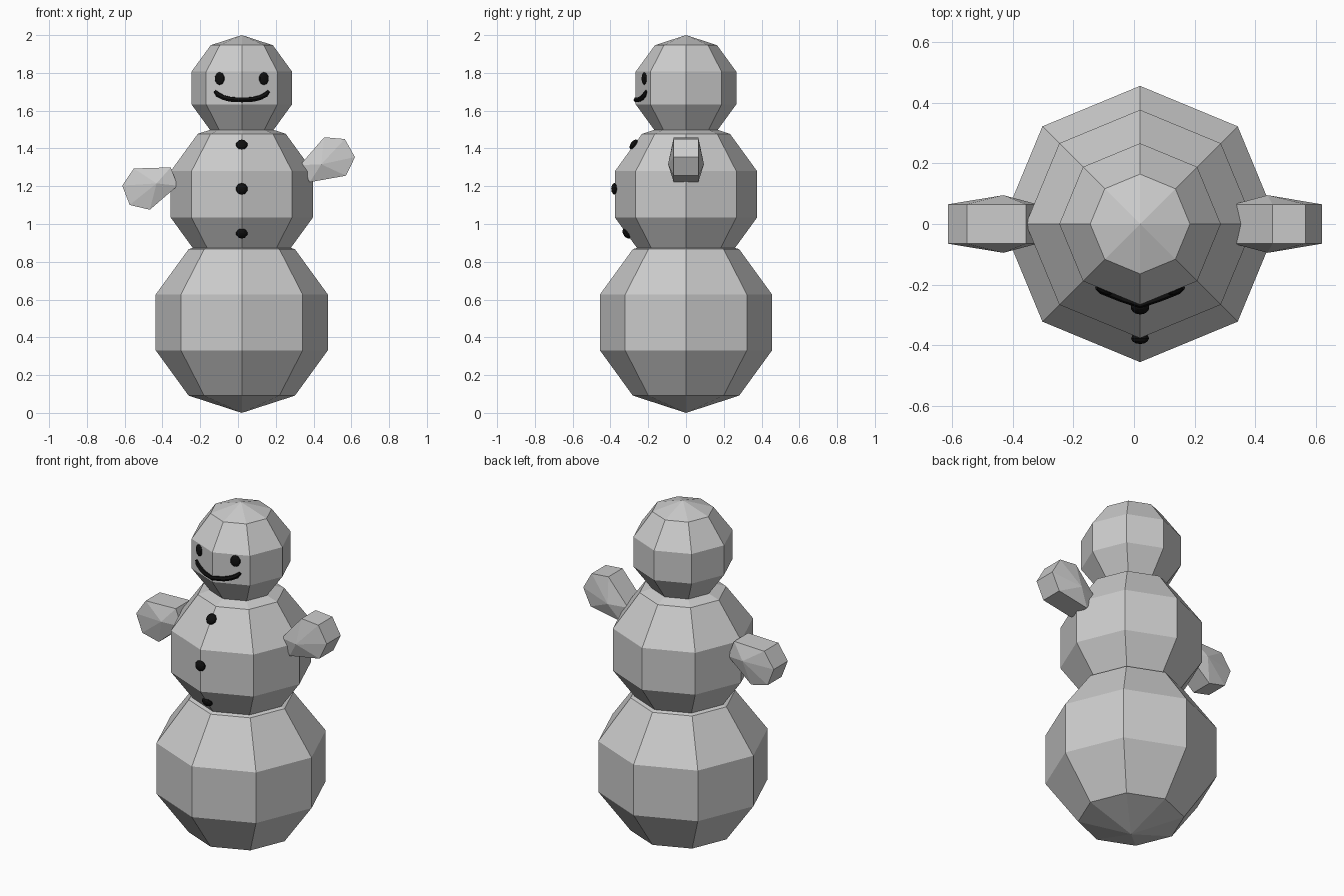
import bpy, bmesh
from math import radians, sin, cos
from mathutils import Matrix, Vector

if "Cube" in bpy.data.objects:
    bpy.data.objects.remove(bpy.data.objects["Cube"])

CX = 0.02  # the body axis sits slightly off the bounding-box centre

black = bpy.data.materials.new("coal_black")
black.diffuse_color = (0.005, 0.005, 0.005, 1)
black.use_nodes = True
black.node_tree.nodes["Principled BSDF"].inputs["Base Color"].default_value = black.diffuse_color


def finish(bm, name, mat=None):
    bmesh.ops.recalc_face_normals(bm, faces=bm.faces[:])
    mesh = bpy.data.meshes.new(name)
    bm.to_mesh(mesh)
    bm.free()
    if mat:
        mesh.materials.append(mat)
    obj = bpy.data.objects.new(name, mesh)
    bpy.context.collection.objects.link(obj)
    return obj


def ball(name, radius, z):
    bm = bmesh.new()
    bmesh.ops.create_uvsphere(bm, u_segments=8, v_segments=5, radius=radius)
    finish(bm, name).location = (CX, 0, z)


def pebble(name, loc, size, rot):
    # flattened ball lying on the surface, thin along its local y
    bm = bmesh.new()
    bmesh.ops.create_uvsphere(bm, u_segments=10, v_segments=6, radius=1,
                              matrix=Matrix.Rotation(radians(90), 4, 'X'))
    bmesh.ops.scale(bm, vec=Vector(size), verts=bm.verts[:])
    obj = finish(bm, name, black)
    obj.location = loc
    obj.rotation_euler = [radians(a) for a in rot]


def arm(name, x, z, angle):
    # six-sided mitten outline, thickened in y, with a raised point on each side
    outline = [(-0.1, -0.052), (0.084, -0.117), (0.174, -0.055),
               (0.174, 0.055), (0.084, 0.117), (-0.1, 0.052)]
    c, s = cos(radians(angle)), sin(radians(angle))
    bm = bmesh.new()
    rings = []
    for side in (-1, 1):
        ring = [bm.verts.new((u * c - v * s, side * 0.065, u * s + v * c))
                for u, v in outline]
        tip = bm.verts.new((0, side * 0.095, 0))
        for i in range(6):
            bm.faces.new((tip, ring[i], ring[(i + 1) % 6]))
        rings.append(ring)
    a, b = rings
    for i in range(6):
        j = (i + 1) % 6
        bm.faces.new((a[i], a[j], b[j], b[i]))
    finish(bm, name).location = (x, 0, z)


# stacked body balls
ball("lower_body", 0.479, 0.479)
ball("middle_body", 0.396, 1.157)
ball("head", 0.28, 1.72)

# arms
arm("arm_right_side", 0.441, 1.316, 29.6)
arm("arm_left_side", -0.431, 1.215, 201.2)

# eyes
for label, side in (("left", -1), ("right", 1)):
    pebble("eye_" + label, (CX + side * 0.117, -0.22, 1.77),
           (0.028, 0.012, 0.034), (0, 0, side * 22.5))

# buttons
for i, (y, z, tilt) in enumerate([(-0.275, 1.42, -36), (-0.377, 1.186, 0), (-0.313, 0.95, 36)]):
    pebble(f"button_{i + 1}", (CX, y, z), (0.031, 0.019, 0.031), (tilt, 0, 0))

# mouth: bent tube following the head
half = [(0.142, -0.209, 1.703), (0.125, -0.218, 1.684), (0.098, -0.229, 1.67),
        (0.06, -0.244, 1.66)]
path = [(-x, y, z) for x, y, z in half] + [(0, -0.264, 1.657)] + half[::-1]
curve = bpy.data.curves.new("mouth", 'CURVE')
curve.dimensions = '3D'
curve.bevel_depth = 0.014
curve.bevel_resolution = 1
curve.use_fill_caps = True
spline = curve.splines.new('POLY')
spline.points.add(len(path) - 1)
for k, (p, co) in enumerate(zip(spline.points, path)):
    p.co = (*co, 1)
    p.radius = 0.6 if k in (0, len(path) - 1) else 1
spline.use_smooth = False
curve.materials.append(black)
mouth = bpy.data.objects.new("mouth", curve)
mouth.location.x = CX
bpy.context.collection.objects.link(mouth)
